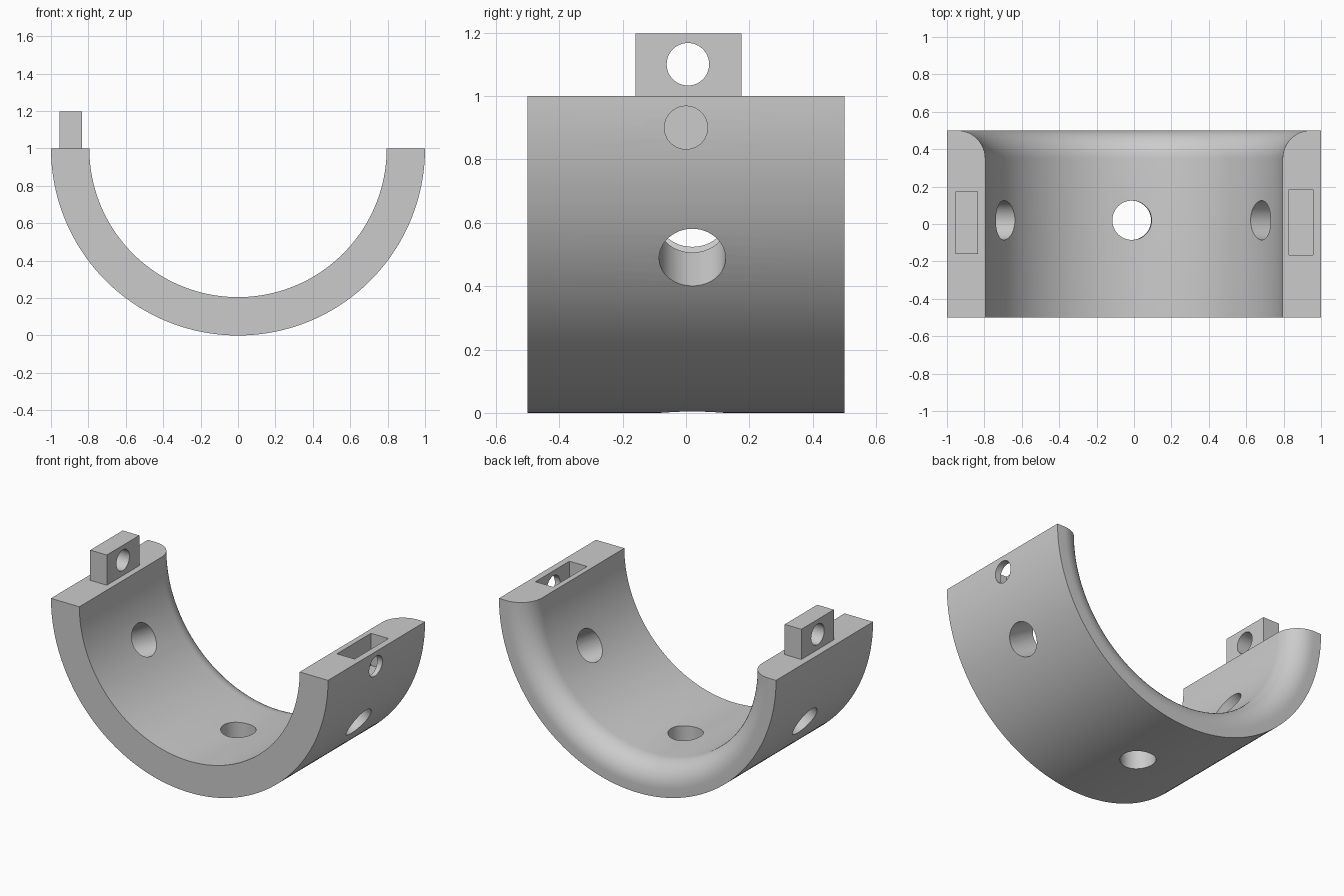
import bpy, bmesh, math
from mathutils import Matrix, Vector

if "Cube" in bpy.data.objects:
    bpy.data.objects.remove(bpy.data.objects["Cube"])

grey = bpy.data.materials.new("grey")
grey.diffuse_color = (0.6, 0.6, 0.6, 1)
grey.use_nodes = True
grey.node_tree.nodes["Principled BSDF"].inputs["Base Color"].default_value = grey.diffuse_color
OUTER, INNER, HALF, FILLET = 1.0, 0.795, 0.5, 0.15
CENTRE = Vector((0, 0, 1))


def finish(name, bm):
    bmesh.ops.recalc_face_normals(bm, faces=bm.faces)
    me = bpy.data.meshes.new(name)
    bm.to_mesh(me)
    bm.free()
    ob = bpy.data.objects.new(name, me)
    me.materials.append(grey)
    bpy.context.collection.objects.link(ob)
    return ob


def box(name, lo, hi):
    bm = bmesh.new()
    lo, hi = Vector(lo), Vector(hi)
    size = hi - lo
    bmesh.ops.create_cube(bm, size=1, matrix=Matrix.Translation((lo + hi) / 2) @ Matrix.Diagonal((*size, 1)))
    return finish(name, bm)


def cylinder(name, centre, axis, radius, length):
    bm = bmesh.new()
    turn = Vector(axis).to_track_quat('Z', 'Y').to_matrix().to_4x4()
    bmesh.ops.create_cone(bm, cap_ends=True, segments=48, radius1=radius, radius2=radius,
                          depth=length, matrix=Matrix.Translation(centre) @ turn)
    return finish(name, bm)


def cut(ob, cutter):
    mod = ob.modifiers.new("cut", 'BOOLEAN')
    mod.operation, mod.solver, mod.object = 'DIFFERENCE', 'EXACT', cutter
    bpy.context.view_layer.objects.active = ob
    bpy.ops.object.modifier_apply(modifier=mod.name)
    bpy.data.objects.remove(cutter)


def smooth(ob):
    bpy.ops.object.select_all(action='DESELECT')
    ob.select_set(True)
    bpy.context.view_layer.objects.active = ob
    bpy.ops.object.shade_smooth_by_angle(angle=math.radians(25))


# Half ring: (radius, y) section with a rounded inner back edge, swept 180 degrees
section = [(INNER, -HALF), (OUTER, -HALF), (OUTER, HALF)]
for i in range(13):
    a = math.pi / 2 * (1 + i / 12)
    section.append((INNER + FILLET + FILLET * math.cos(a), HALF - FILLET + FILLET * math.sin(a)))
bm = bmesh.new()
STEPS = 90
rings = []
for s in range(STEPS + 1):
    a = math.pi * s / STEPS
    rings.append([bm.verts.new((r * math.cos(a), y, 1 - r * math.sin(a))) for r, y in section])
n = len(section)
for p, q in zip(rings, rings[1:]):
    for i in range(n):
        j = (i + 1) % n
        bm.faces.new((p[i], p[j], q[j], q[i]))
bm.faces.new(rings[0])
bm.faces.new(rings[-1])
half_ring = finish("half_ring", bm)

# Three radial bolt holes
for deg in (30.8, 90.8, 150.8):
    a = math.radians(deg)
    d = Vector((math.cos(a), 0, -math.sin(a)))
    cut(half_ring, cylinder("bolt_cutter", CENTRE + d * 0.9 + Vector((0, 0.02, 0)), d, 0.105, 0.6))

# Socket in the right end, with a pin hole to the outside
cut(half_ring, box("socket_cutter", (0.83, -0.165, 0.79), (0.957, 0.185, 1.1)))
cut(half_ring, cylinder("pin_cutter", (1.0, 0, 0.9), (1, 0, 0), 0.068, 0.2))
smooth(half_ring)

# Locking tab on the left end
tab = box("locking_tab", (-0.955, -0.16, 1.0), (-0.835, 0.175, 1.197))
cut(tab, cylinder("tab_cutter", (-0.9, 0.006, 1.1), (1, 0, 0), 0.067, 0.4))
smooth(tab)
